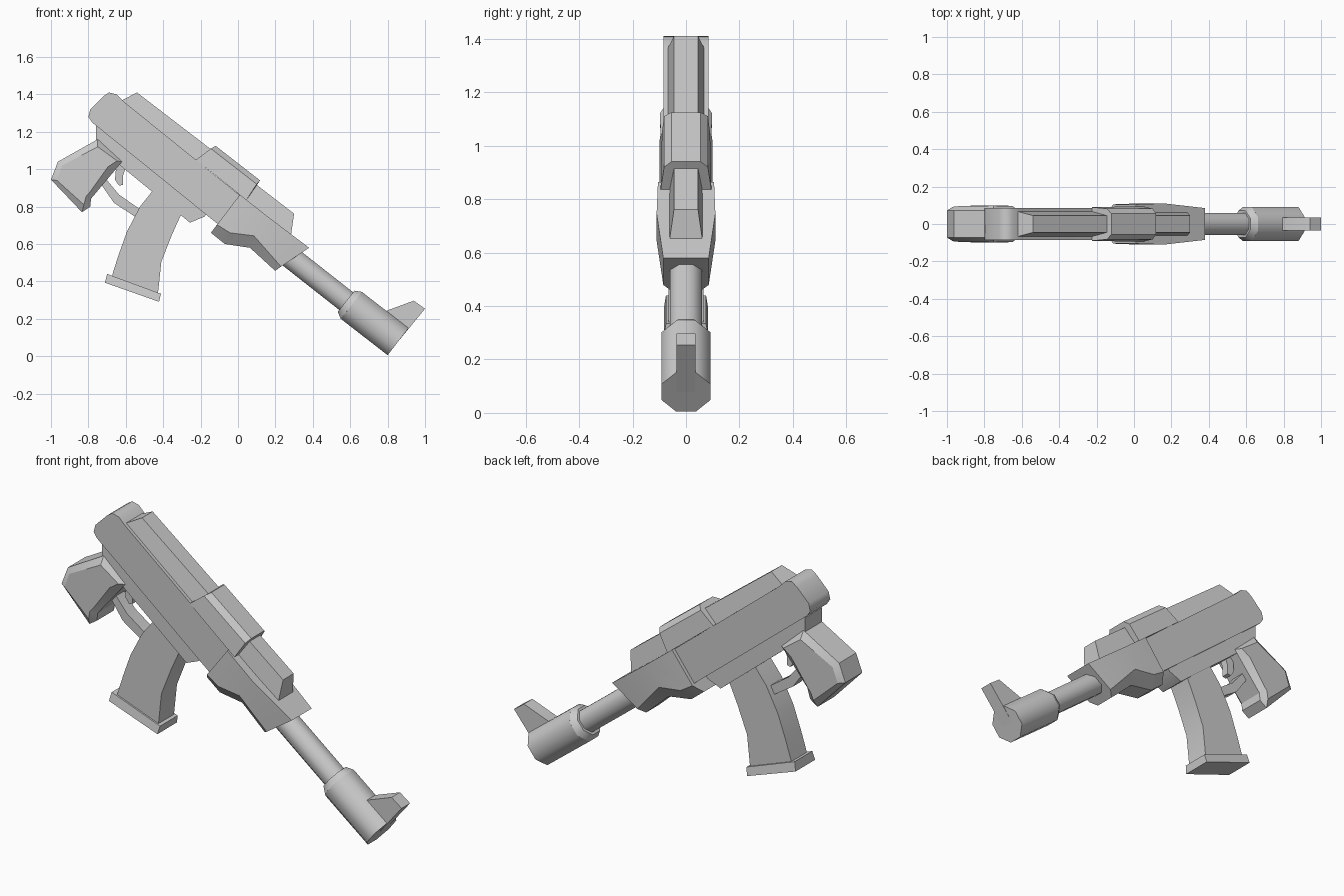
import bpy, bmesh
from math import radians
from mathutils import Vector, Matrix

if "Cube" in bpy.data.objects:
    bpy.data.objects.remove(bpy.data.objects["Cube"])


def finish(name, bm, angle):
    bmesh.ops.recalc_face_normals(bm, faces=bm.faces)
    mesh = bpy.data.meshes.new(name)
    bm.to_mesh(mesh)
    bm.free()
    ob = bpy.data.objects.new(name, mesh)
    bpy.context.collection.objects.link(ob)
    bpy.ops.object.select_all(action='DESELECT')
    ob.select_set(True)
    bpy.context.view_layer.objects.active = ob
    bpy.ops.object.shade_smooth_by_angle(angle=radians(angle))
    return ob


def shell(name, outer, inner=None, caps=None, angle=25):
    """Side outline of (x, z, half width), mirrored in y; the optional inner
    outline forms the chamfered silhouette between the two sides."""
    loops = [(outer, -1)] + ([(inner, -1), (inner, 1)] if inner else []) + [(outer, 1)]
    bm = bmesh.new()
    rings = [[bm.verts.new((x, s * w, z)) for x, z, w in pts] for pts, s in loops]
    n = len(outer)
    for a, b in zip(rings, rings[1:]):
        for i in range(n):
            j = (i + 1) % n
            bm.faces.new((a[i], a[j], b[j], b[i]))
    for ring in (rings[0], rings[-1]):
        for cap in caps or [range(n)]:
            bm.faces.new([ring[i] for i in cap])
    bmesh.ops.remove_doubles(bm, verts=bm.verts, dist=1e-5)
    return finish(name, bm, angle)


def flat(pts, w):
    return [(x, z, w) for x, z in pts]


def tube(name, start, end, r1, r2):
    """Eight-sided tube with flats at the sides, between two (x, z) points."""
    a, b = Vector((start[0], 0, start[1])), Vector((end[0], 0, end[1]))
    d = b - a
    m = (Matrix.Translation((a + b) / 2) @ d.to_track_quat('Z', 'Y').to_matrix().to_4x4()
         @ Matrix.Rotation(radians(22.5), 4, 'Z'))
    bm = bmesh.new()
    bmesh.ops.create_cone(bm, cap_ends=True, segments=8, radius1=r1, radius2=r2,
                          depth=d.length, matrix=m)
    return finish(name, bm, 50)


# Receiver with rounded rear end, and the frame below it
shell("receiver", flat([(-.80, 1.28), (-.79, 1.32), (-.72, 1.39), (-.69, 1.41), (-.65, 1.40),
                        (-.615, 1.365), (.06, .82), (-.10, .70), (-.78, 1.25)], .085), angle=50)
shell("lower_frame", flat([(-.76, 1.23), (-.76, 1.126), (-.30, .75), (-.257, .714),
                           (-.18, .746), (-.12, .81), (-.70, 1.25)], .072))

# Top covers
shell("rear_cover", [(-.625, 1.366, .068), (-.54, 1.41, .045), (-.123, 1.09, .045), (-.20, 1.024, .068)])
shell("middle_cover",
      [(-.225, 1.05, .09), (-.145, 1.11, .082), (.10, .92, .082), (.045, .835, .095)],
      [(-.225, 1.05, .06), (-.12, 1.125, .055), (.118, .94, .055), (.045, .835, .06)])
shell("front_cover", [(-.016, .874, .062), (.064, .944, .045), (.30, .762, .045), (.283, .644, .062)])

# Handguard, tapered to the front and chamfered below
shell("handguard",
      [(.01, .864, .105), (.16, .746, .11), (.38, .58, .085), (.23, .479, .085),
       (.085, .644, .11), (-.043, .66, .108), (-.112, .703, .105)],
      [(.01, .864, .06), (.16, .746, .06), (.38, .58, .06), (.198, .457, .055),
       (.064, .58, .055), (-.07, .60, .055), (-.145, .66, .055)],
      caps=[(1, 2, 3, 4), (0, 1, 4, 5, 6)])

# Barrel, muzzle and front sight
tube("barrel", (.171, .615), (.62, .262), .065, .065)
tube("muzzle_collar", (.578, .294), (.606, .272), .078, .099)
tube("muzzle", (.606, .272), (.856, .078), .099, .099)
shell("front_sight", flat([(.706, .168), (.78, .238), (.94, .297), (1.0, .254), (.856, .078)], .036))

# Curved magazine and its base plate
shell("magazine", flat([(-.27, .82), (-.294, .78), (-.353, .65), (-.41, .505), (-.428, .335),
                        (-.674, .43), (-.64, .537), (-.594, .666), (-.524, .80),
                        (-.444, .90), (-.40, .92)], .066))
shell("magazine_base", [(-.70, .44, .075), (-.711, .393, .083), (-.422, .291, .083), (-.412, .334, .075)])

# Rear grip with chamfered edges
shell("grip",
      [(-.75, 1.12, .098), (-.94, 1.02, .095), (-.968, .94, .092), (-.824, .81, .095),
       (-.813, .853, .1), (-.79, .88, .1), (-.695, 1.013, .1), (-.647, 1.045, .095)],
      flat([(-.75, 1.16), (-.963, 1.04), (-1, .944), (-.834, .77),
            (-.79, .80), (-.786, .842), (-.67, .98), (-.62, 1.04)], .072))

# Trigger and guard
shell("trigger_guard", flat([(-.716, .96), (-.636, .864), (-.52, .783),
                             (-.55, .746), (-.663, .82), (-.738, .928)], .035))
shell("trigger", flat([(-.647, 1.06), (-.658, .944), (-.636, .912), (-.615, .917),
                       (-.615, .965), (-.60, 1.008), (-.60, 1.06)], .02))
